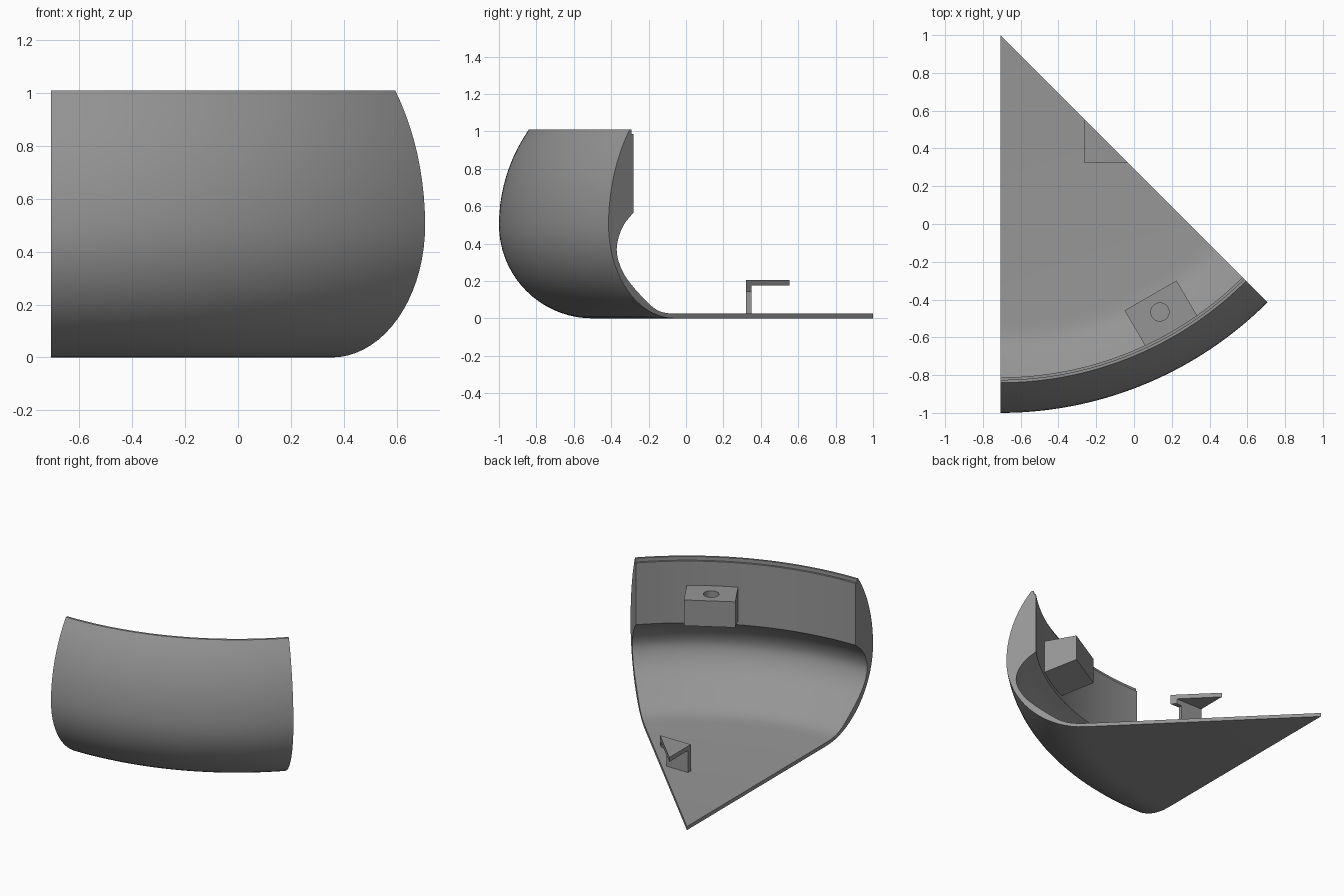
import bpy, bmesh, math
from mathutils import Vector

if "Cube" in bpy.data.objects:
    bpy.data.objects.remove(bpy.data.objects["Cube"])

APEX = Vector((-0.707, 1.0, 0.0))
SWEEP = math.radians(45)
STEPS = 40

grey = bpy.data.materials.new("plain grey")
grey.diffuse_color = (0.3, 0.3, 0.3, 1)
grey.use_nodes = True
grey.node_tree.nodes["Principled BSDF"].inputs["Base Color"].default_value = grey.diffuse_color


def finish(name, bm, smooth=False):
    bmesh.ops.recalc_face_normals(bm, faces=bm.faces)
    mesh = bpy.data.meshes.new(name)
    bm.to_mesh(mesh)
    bm.free()
    mesh.materials.append(grey)
    ob = bpy.data.objects.new(name, mesh)
    bpy.context.collection.objects.link(ob)
    if smooth:
        bpy.ops.object.select_all(action='DESELECT')
        ob.select_set(True)
        bpy.context.view_layer.objects.active = ob
        bpy.ops.object.shade_smooth_by_angle(angle=math.radians(30))
    return ob


def prism(name, outline, z0, z1):
    """Extrude a flat outline; z0 may be a list with one height per corner."""
    bm = bmesh.new()
    lows = z0 if isinstance(z0, list) else [z0] * len(outline)
    low = [bm.verts.new((x, y, z)) for (x, y), z in zip(outline, lows)]
    high = [bm.verts.new((x, y, z1)) for x, y in outline]
    bm.faces.new(low)
    bm.faces.new(high)
    for i in range(len(outline)):
        j = (i + 1) % len(outline)
        bm.faces.new((low[i], low[j], high[j], high[i]))
    return finish(name, bm)


def arc(cx, cz, rad, a0, a1, n):
    angles = [math.radians(a0 + (a1 - a0) * i / n) for i in range(n + 1)]
    return [(cx + rad * math.cos(a), cz + rad * math.sin(a)) for a in angles]


def smooth_path(pts, n=4):
    """Catmull-Rom curve through a few points."""
    pts = [Vector(p) for p in pts]
    ext = [2 * pts[0] - pts[1]] + pts + [2 * pts[-1] - pts[-2]]
    out = []
    for a, b, c, d in zip(ext, ext[1:], ext[2:], ext[3:]):
        for i in range(n):
            t = i / n
            out.append(tuple(0.5 * (2 * b + (c - a) * t + (2 * a - 5 * b + 4 * c - d) * t * t
                                    + (3 * b - a - 3 * c + d) * t ** 3)))
    return out + [tuple(pts[-1])]


# Shell: floor, bulging outer wall, stepped rim, thick upper wall and inner hollow
outer = arc(1.5, 0.5, 0.5, -90, 0, 18)
outer += arc(2 - 0.893, 0.5, 0.893, 0, 34.8, 10)[1:]
rim = [(1.825, 1.01), (1.825, 0.985), (1.812, 0.985)]
hollow = smooth_path([(1.812, 0.565), (1.88, 0.505), (1.925, 0.43), (1.937, 0.35), (1.90, 0.26),
                      (1.827, 0.18), (1.69, 0.075), (1.61, 0.037), (1.53, 0.025)])
profile = [(0, 0)] + outer + rim + hollow + [(0, 0.025)]

bm = bmesh.new()
rings = []
for s in range(STEPS + 1):
    t = SWEEP * s / STEPS
    rings.append([bm.verts.new(APEX + Vector((r * math.sin(t), -r * math.cos(t), z)))
                  for r, z in profile])
for a, b in zip(rings, rings[1:]):
    for i in range(len(profile) - 1):
        bm.faces.new((a[i], a[i + 1], b[i + 1], b[i]))
bm.faces.new(rings[0])
bm.faces.new(rings[-1])
bmesh.ops.remove_doubles(bm, verts=bm.verts, dist=0.0005)
finish("shell", bm, smooth=True)

# Screw block on the inner wall, with an underside that slopes down to the wall
block = prism("screw_block",
              [(-0.05, -0.458), (0.225, -0.299), (0.341, -0.497), (0.066, -0.656)],
              [0.645, 0.645, 0.59, 0.59], 0.82)

# Round hole in the block
bm = bmesh.new()
bmesh.ops.create_cone(bm, cap_ends=True, segments=32, radius1=0.048, radius2=0.048, depth=0.24)
bmesh.ops.translate(bm, verts=bm.verts, vec=(0.137, -0.466, 0.82))
cutter = finish("hole_cutter", bm)
cutter.hide_render = True
cutter.hide_set(True)
cut = block.modifiers.new("hole", 'BOOLEAN')
cut.operation = 'DIFFERENCE'
cut.object = cutter
cut.solver = 'EXACT'

# Corner catch: triangular plate on a thin post flush with the cut edge
prism("catch_plate", [(-0.262, 0.322), (-0.03, 0.322), (-0.262, 0.554)], 0.175, 0.205)
prism("catch_neck", [(-0.262, 0.322), (-0.03, 0.322), (-0.059, 0.351), (-0.262, 0.351)], 0.14, 0.175)
prism("catch_post", [(-0.262, 0.322), (-0.10, 0.322), (-0.10, 0.351), (-0.262, 0.351)], 0.02, 0.14)
